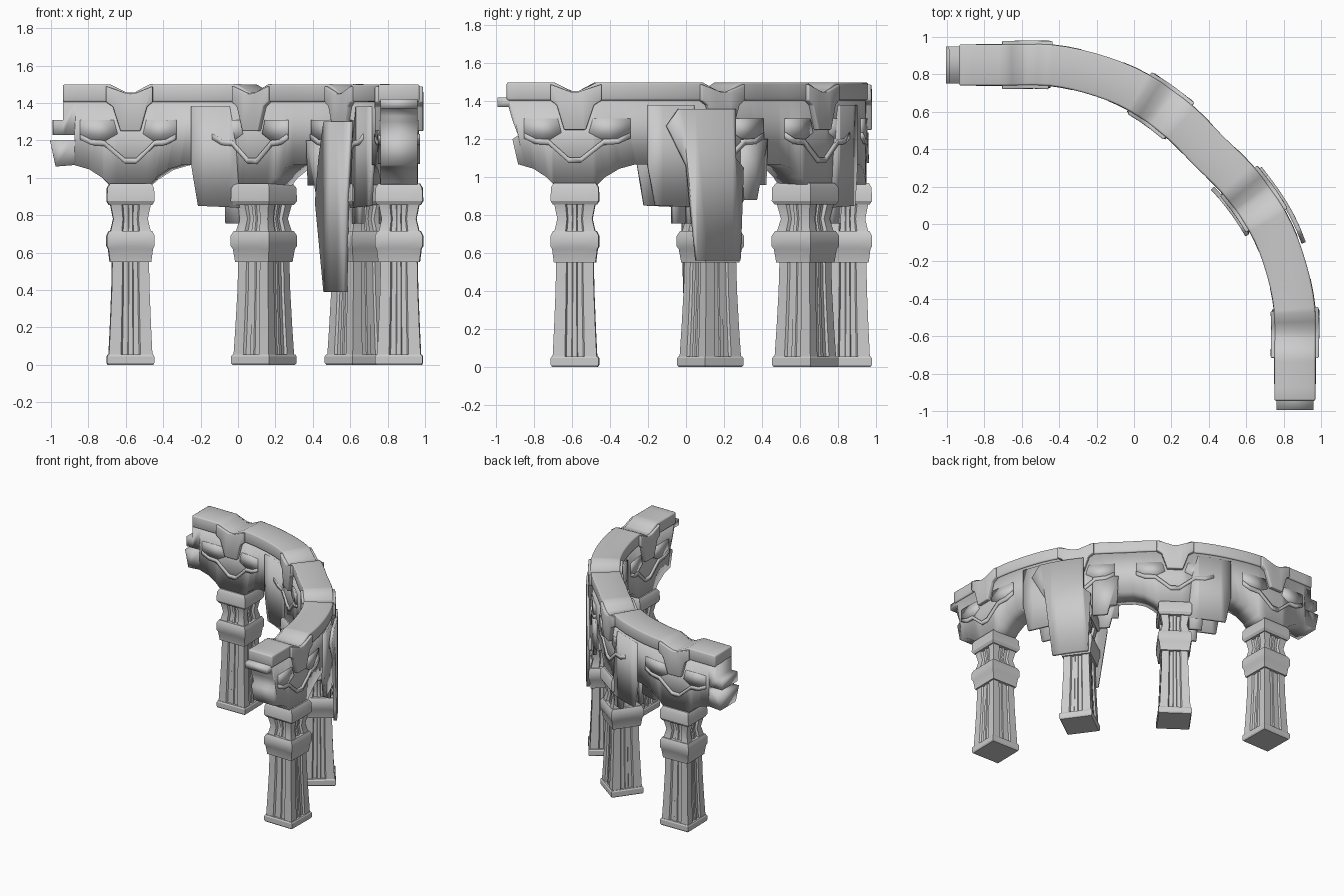
import bpy, bmesh
from mathutils import Vector

old = bpy.data.objects.get("Cube")
if old:
    bpy.data.objects.remove(old)

stone = bpy.data.materials.new("grey_stone")
stone.use_nodes = True
GREY = (0.6, 0.6, 0.6, 1)
stone.diffuse_color = GREY
stone.node_tree.nodes["Principled BSDF"].inputs["Base Color"].default_value = GREY

# Plan curve of the arcade: one half, mirrored across the diagonal
half = [(-1.5, .86), (-1.2, .86), (-1, .86), (-.7, .86), (-.43, .857), (-.18, .8),
        (.03, .71), (.24, .56)]
ctrl = [Vector(p) for p in half + [(.4, .4)] + [(y, x) for x, y in reversed(half)]]
path = []
for a, b, c, d in zip(ctrl, ctrl[1:], ctrl[2:], ctrl[3:]):
    for i in range(20):
        t = i / 20
        path.append(b + (c - a) * (t / 2) + (2 * a - 5 * b + 4 * c - d) * (t * t / 2)
                    + (3 * b - a - 3 * c + d) * (t ** 3 / 2))
dist = [0]
for p, q in zip(path, path[1:]):
    dist.append(dist[-1] + (q - p).length)
mid = min(range(len(path)), key=lambda i: abs(path[i].x - path[i].y))
dist = [v - dist[mid] for v in dist]


def frame(s):
    """Point, tangent and outward normal at arc length s."""
    i = max(1, min(len(path) - 2, sum(v < s for v in dist)))
    k = (s - dist[i - 1]) / (dist[i] - dist[i - 1])
    pos = path[i - 1].lerp(path[i], k)
    t1 = (path[i] - path[i - 2 if i > 1 else 0]).normalized()
    t2 = (path[i + 1] - path[i - 1]).normalized()
    tan = t1.lerp(t2, k).normalized()
    return pos - Vector((0, .01)), tan, Vector((-tan.y, tan.x))


def finish(name, bm):
    bmesh.ops.recalc_face_normals(bm, faces=bm.faces[:])
    mesh = bpy.data.meshes.new(name)
    bm.to_mesh(mesh)
    bm.free()
    mesh.materials.append(stone)
    ob = bpy.data.objects.new(name, mesh)
    bpy.context.collection.objects.link(ob)
    return ob


def slab(name, outline, d0, d1, bevel=0):
    """Plate with an (arc length, height) outline, bent along the plan curve."""
    bm = bmesh.new()
    bm.faces.new([bm.verts.new((s, 0, z)) for s, z in outline])
    lo, hi = min(p[0] for p in outline), max(p[0] for p in outline)
    steps = max(2, int((hi - lo) / .07))
    for i in range(1, steps):
        bmesh.ops.bisect_plane(bm, geom=bm.verts[:] + bm.edges[:] + bm.faces[:], dist=1e-5,
                               plane_co=(lo + (hi - lo) * i / steps, 0, 0), plane_no=(1, 0, 0))
    for v in bm.verts:
        pos, tan, out = frame(v.co.x)
        p = pos + out * ((d0 + d1) / 2)
        v.co = (p.x, p.y, v.co.z)
    ob = finish(name, bm)
    mod = ob.modifiers.new("thickness", 'SOLIDIFY')
    mod.thickness, mod.offset = abs(d1 - d0), 0
    if bevel:
        mod = ob.modifiers.new("soft_edges", 'BEVEL')
        mod.width, mod.segments = bevel, 2
    return ob


def near(c, pts, flip=1):
    return [(c + flip * s, z) for s, z in pts]


def nearest(x, y):
    i = min(range(len(path)), key=lambda i: (path[i] - Vector((x, y))).length)
    return dist[i]


first, second = nearest(-.57, .86), nearest(.14, .64)
columns = [first, second, -second, -first]

# Columns: lofted square rings (height, half width, groove depth factor)
RINGS = [(0, .12, 1), (.01, .126, 1), (.045, .126, 1), (.055, .12, 1), (.055, .116, .88),
         (.2, .109, .88), (.4, .101, .88), (.55, .098, .88), (.55, .11, 1), (.62, .119, 1),
         (.635, .127, 1), (.69, .127, 1), (.715, .115, 1), (.715, .107, .82), (.78, .092, .82),
         (.855, .107, .82), (.855, .115, 1), (.875, .127, 1), (.945, .125, 1), (.97, .11, 1)]


def column(name, s):
    pos, tan, out = frame(s)
    bm = bmesh.new()
    prev = None
    for z, w, g in RINGS:
        ring = []
        side = [(-1, 1), (-.45, 1), (-.38, g), (-.14, g), (-.1, (1 + g) / 2),
                (.1, (1 + g) / 2), (.14, g), (.38, g), (.45, 1)]
        for ax, ay in ((tan, -out), (out, tan), (-tan, out), (-out, -tan)):
            for u, v in side:
                p = pos + ax * (u * w) + ay * (v * w)
                ring.append(bm.verts.new((p.x, p.y, z)))
        if prev:
            for i in range(len(ring)):
                j = (i + 1) % len(ring)
                bm.faces.new((prev[i], prev[j], ring[j], ring[i]))
        else:
            bm.faces.new(ring)
        prev = ring
    bm.faces.new(prev)
    finish(name, bm)


for n, c in enumerate(columns, 1):
    column(f"column_{n}", c)

# Wall with arched underside and broken ends
ARCH = [(.11, .96), (.15, 1.0), (.22, 1.045), (.3, 1.068)]
wall = near(first, [(-.36, 1.42), (-.36, 1.31), (-.415, 1.31), (-.415, 1.23), (-.3, 1.23),
                    (-.3, 1.2), (-.43, 1.2), (-.4, 1.06)])
for c in columns:
    wall += near(c, [(-s, z) for s, z in reversed(ARCH)] + ARCH)
wall += near(-first, [(.33, 1.2), (.3, 1.22), (.33, 1.3), (.35, 1.37), (.41, 1.37), (.41, 1.42)])
slab("arched_wall", wall, -.099, .099)

# Cornice with a notch over each column
top = []
for c in columns:
    top += near(c, [(-.11, 1.5), (-.02, 1.455), (.02, 1.455), (.11, 1.5)])
ends = (first - .36, -first + .36)
cornice = [(ends[0], 1.5)] + top + [(ends[1], 1.5), (ends[1], 1.405), (ends[0], 1.405)]
slab("cornice", cornice, -.11, .11, .01)

# Brackets, wavy mouldings and raised panels on both faces
BRACKET = [(-.13, 1.49), (-.13, 1.405), (-.095, 1.38), (-.055, 1.25), (.055, 1.25),
           (.095, 1.38), (.13, 1.405), (.13, 1.49), (.02, 1.45), (-.02, 1.45)]
WAVE = [(-.27, 1.205), (-.21, 1.175), (-.14, 1.17), (-.03, 1.075), (.03, 1.075),
        (.14, 1.17), (.21, 1.175), (.27, 1.205)]
PANEL = [(.09, 1.31), (.27, 1.31), (.27, 1.225), (.2, 1.2), (.13, 1.2), (.07, 1.235)]
for face, sgn in (("outer", 1), ("inner", -1)):
    for n, c in enumerate(columns, 1):
        slab(f"{face}_bracket_{n}", near(c, BRACKET), sgn * .09, sgn * .129, .006)
        band = WAVE + [(s, z + .03) for s, z in reversed(WAVE)]
        slab(f"{face}_moulding_{n}", near(c, band), sgn * .09, sgn * .112)
        for flip in (-1, 1):
            slab(f"{face}_panel_{n}", near(c, PANEL, flip), sgn * .09, sgn * .106)

# Ragged hanging sheets
SHEET = [(-.40, 1.38), (-.16, 1.38), (-.12, 1.2), (-.09, .84), (-.36, .85), (-.4, 1.07)]
LOW = [(-.2, 1.1), (-.19, .755), (-.1, .755), (-.1, .96)]
SHORT = [(.12, 1.2), (.12, .88), (.22, .88), (.24, .96), (.29, .96), (.3, 1.2)]
for face, sgn in (("outer", 1), ("inner", -1)):
    for flip in (1, -1):
        c = second * flip
        slab(f"{face}_sheet", near(c, SHEET, flip), sgn * .085, sgn * .108)
        slab(f"{face}_low_sheet", near(c, LOW, flip), sgn * .07, sgn * .1)
    slab(f"{face}_short_sheet", near(-second, SHORT, -1), sgn * .085, sgn * .11)

# Long banners over the third column
OUTER = [(-.06, 1.36), (.25, 1.36), (.31, 1.27), (.21, 1.06), (.16, .56), (-.09, .56),
         (-.11, 1.05), (-.06, 1.1)]
INNER = [(-.12, 1.3), (.15, 1.3), (.1, .9), (.08, .39), (-.12, .39), (-.2, .87), (-.17, 1.1)]
slab("outer_banner", near(-second, OUTER), .118, .142)
slab("inner_banner", near(-second, INNER), -.142, -.118)

# Smooth shading with sharp edges kept
bpy.ops.object.select_all(action='DESELECT')
for ob in bpy.context.collection.objects:
    if ob.type == 'MESH':
        ob.select_set(True)
        bpy.context.view_layer.objects.active = ob
bpy.ops.object.shade_smooth_by_angle()
